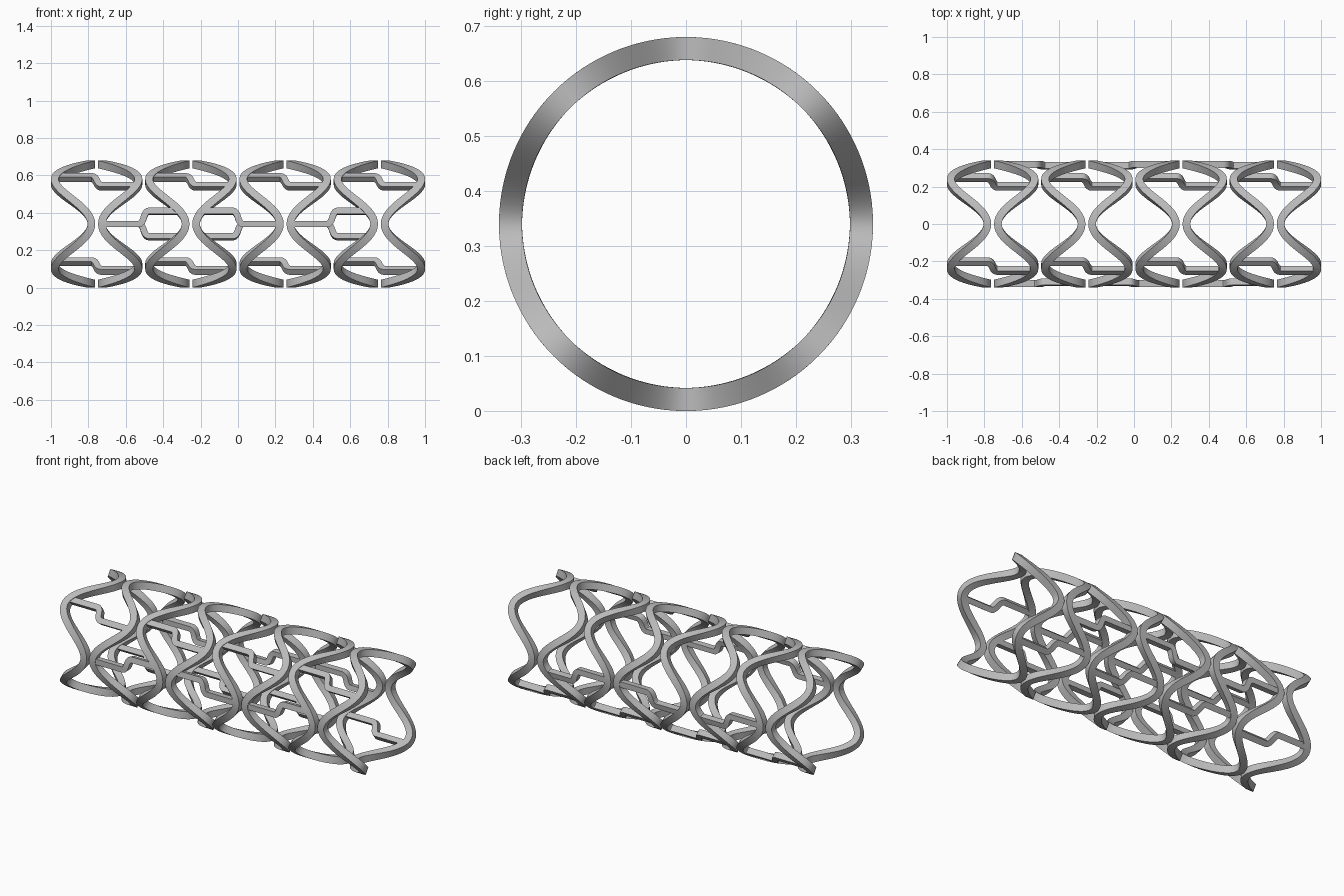
import bpy
import bmesh
from math import pi, cos, sin
from mathutils import Vector

R_OUT, R_IN = 0.34, 0.298
PITCH = 0.504            # length of one cell
NEAR, FAR = 0.028, 0.224  # wave limits measured from the cell centre

if "Cube" in bpy.data.objects:
    bpy.data.objects.remove(bpy.data.objects["Cube"])

steel = bpy.data.materials.new("brushed_steel_grey")
steel.use_nodes = True
GREY = (0.5, 0.5, 0.5, 1)
steel.diffuse_color = GREY
steel.node_tree.nodes["Principled BSDF"].inputs["Base Color"].default_value = GREY


def wrap(x, s, r):
    """Place a point of the unrolled sheet (x, arc length) on the tube."""
    a = s / R_OUT
    return (x, r * cos(a), R_OUT + r * sin(a))


def strip(name, path, width, r_in, r_out, period=0):
    """Sweep a rectangular bar along a path on the tube wall."""
    n = len(path)
    pts = [Vector(p) for p in path]
    bm = bmesh.new()
    rows = []
    for i, p in enumerate(pts):
        if period:
            before = pts[i - 1] - Vector((0, period if i == 0 else 0))
            after = pts[(i + 1) % n] + Vector((0, period if i == n - 1 else 0))
        else:
            before, after = pts[max(i - 1, 0)], pts[min(i + 1, n - 1)]
        d = (after - before).normalized()
        side = Vector((-d.y, d.x)) * width / 2
        a, b = p + side, p - side
        corners = [(a, r_in), (a, r_out), (b, r_out), (b, r_in)]
        rows.append([bm.verts.new(wrap(q.x, q.y, r)) for q, r in corners])
    for i in range(n if period else n - 1):
        u, v = rows[i], rows[(i + 1) % n]
        for k in range(4):
            m = (k + 1) % 4
            bm.faces.new((u[k], u[m], v[m], v[k]))
    if not period:
        bm.faces.new(rows[0])
        bm.faces.new(rows[-1])
    bmesh.ops.recalc_face_normals(bm, faces=bm.faces)
    mesh = bpy.data.meshes.new(name)
    bm.to_mesh(mesh)
    bm.free()
    mesh.materials.append(steel)
    obj = bpy.data.objects.new(name, mesh)
    bpy.context.collection.objects.link(obj)
    bpy.context.view_layer.objects.active = obj
    for o in bpy.context.selected_objects:
        o.select_set(False)
    obj.select_set(True)
    bpy.ops.object.shade_smooth_by_angle(angle=0.6)


def rounded(path, times=3):
    """Round the corners of an open path by corner cutting."""
    for _ in range(times):
        pts = [Vector(p) for p in path]
        path = [pts[0]]
        for p, q in zip(pts, pts[1:]):
            path += [p.lerp(q, 0.25), p.lerp(q, 0.75)]
        path.append(pts[-1])
    return path


def connector(name, x, x0, s0, x1, s1):
    """Stepped link: straight run, sideways jog, straight run."""
    path = [(x + 0.045, s0), (x - 0.005, s0), (x + 0.005, s1), (x - 0.045, s1)]
    path = [(x - 0.045, s0), (x - 0.01, s0), (x + 0.01, s1), (x + 0.045, s1)]
    path = [(x + x0, s0)] + rounded(path) + [(x + x1, s1)]
    strip(name, path, 0.034, R_IN + 0.003, R_OUT - 0.003)


# Wavy rings, two facing each other in every cell
STEPS = 128
LOOP = 2 * pi * R_OUT
MID, AMP = (NEAR + FAR) / 2, (FAR - NEAR) / 2
centres = [(i - 1.5) * PITCH for i in range(4)]
for i, c in enumerate(centres):
    for label, sign in (("right", -1), ("left", 1)):
        wave = [(c + sign * (MID - AMP * cos(8 * pi * k / STEPS)), LOOP * k / STEPS)
                for k in range(STEPS)]
        strip(f"wave_ring_{label}_{i + 1}", wave, 0.041, R_IN, R_OUT, LOOP)

# Links across each cell, upper front and lower back
JOG = 0.035
for i, c in enumerate(centres):
    for label, angle, turn in (("upper_front", 0.75 * pi, 1), ("lower_back", -0.25 * pi, -1)):
        s = angle * R_OUT
        connector(f"{label}_link_{i + 1}", c, -0.215, s - turn * JOG, 0.215, s + turn * JOG)

# Links between neighbouring cells, front and back, alternating end for end
for i in range(3):
    x = (i - 1) * PITCH
    for label, angle in (("front", pi), ("back", 0)):
        s = angle * R_OUT
        off = s - 0.072
        if i % 2:
            connector(f"{label}_link_{i + 1}", x, -0.187, off, 0.224, s)
        else:
            connector(f"{label}_link_{i + 1}", x, -0.224, s, 0.187, off)
